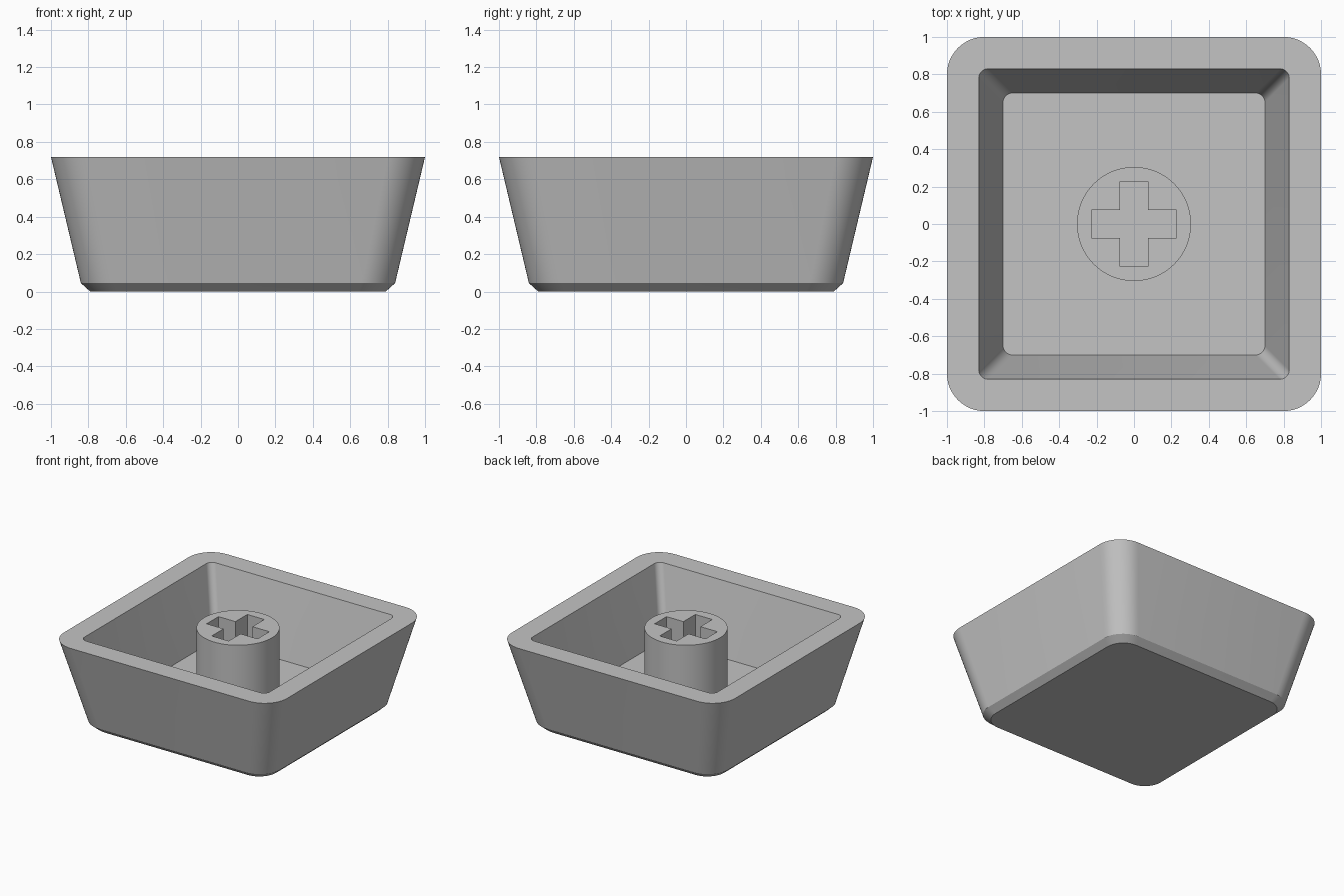
import bpy
import bmesh
from math import cos, sin, pi, radians

cube = bpy.data.objects.get("Cube")
if cube:
    bpy.data.objects.remove(cube, do_unlink=True)

# One plain grey plastic
grey = bpy.data.materials.new("grey plastic")
grey.use_nodes = True
colour = (0.55, 0.55, 0.55, 1)
grey.diffuse_color = colour
grey.node_tree.nodes["Principled BSDF"].inputs["Base Color"].default_value = colour

HEIGHT = 0.72
FLOOR = 0.165
CORNER_STEPS = 12


def finish(bm, name):
    bmesh.ops.recalc_face_normals(bm, faces=bm.faces)
    mesh = bpy.data.meshes.new(name)
    bm.to_mesh(mesh)
    bm.free()
    mesh.materials.append(grey)
    obj = bpy.data.objects.new(name, mesh)
    bpy.context.collection.objects.link(obj)
    bpy.ops.object.select_all(action="DESELECT")
    obj.select_set(True)
    bpy.context.view_layer.objects.active = obj
    bpy.ops.object.shade_smooth_by_angle(angle=radians(30))
    return obj


def rounded_square(bm, half, radius, z):
    """Ring of vertices around a square with rounded corners."""
    ring = []
    for quarter, (sx, sy) in enumerate([(1, 1), (-1, 1), (-1, -1), (1, -1)]):
        for i in range(CORNER_STEPS + 1):
            a = (quarter + i / CORNER_STEPS) * pi / 2
            ring.append(bm.verts.new((sx * (half - radius) + radius * cos(a),
                                      sy * (half - radius) + radius * sin(a), z)))
    return ring


def loop_edges(bm, points, z):
    verts = [bm.verts.new((x, y, z)) for x, y in points]
    return [bm.edges.new((v, verts[i - 1])) for i, v in enumerate(verts)]


# Hollow tapered shell: closed chamfered base, flared wall, flat rim, inner floor
bm = bmesh.new()
sections = [(0.79, 0.15, 0), (0.84, 0.18, 0.045), (1, 0.2, HEIGHT),
            (0.83, 0.05, HEIGHT), (0.7, 0.05, FLOOR)]
rings = [rounded_square(bm, *s) for s in sections]
for low, high in zip(rings, rings[1:]):
    for i in range(len(low)):
        bm.faces.new((low[i - 1], low[i], high[i], high[i - 1]))
bm.faces.new(rings[0])
bm.faces.new(rings[-1])
finish(bm, "cap_shell")

# Round stem with a cross-shaped socket
bm = bmesh.new()
circle = [(0.305 * cos(2 * pi * i / 64), 0.305 * sin(2 * pi * i / 64)) for i in range(64)]
long, thin = 0.228, 0.076
arm = [(long, -thin), (long, thin), (thin, thin)]
cross = []
for _ in range(4):
    cross += arm
    arm = [(-y, x) for x, y in arm]
base = FLOOR - 0.01
edges = loop_edges(bm, circle, base) + loop_edges(bm, cross, base)
bmesh.ops.triangle_fill(bm, edges=edges, use_beauty=True)
raised = bmesh.ops.extrude_face_region(bm, geom=bm.faces[:], use_keep_orig=True)
top = [g for g in raised["geom"] if isinstance(g, bmesh.types.BMVert)]
bmesh.ops.translate(bm, verts=top, vec=(0, 0, HEIGHT - base))
finish(bm, "socket_stem")
